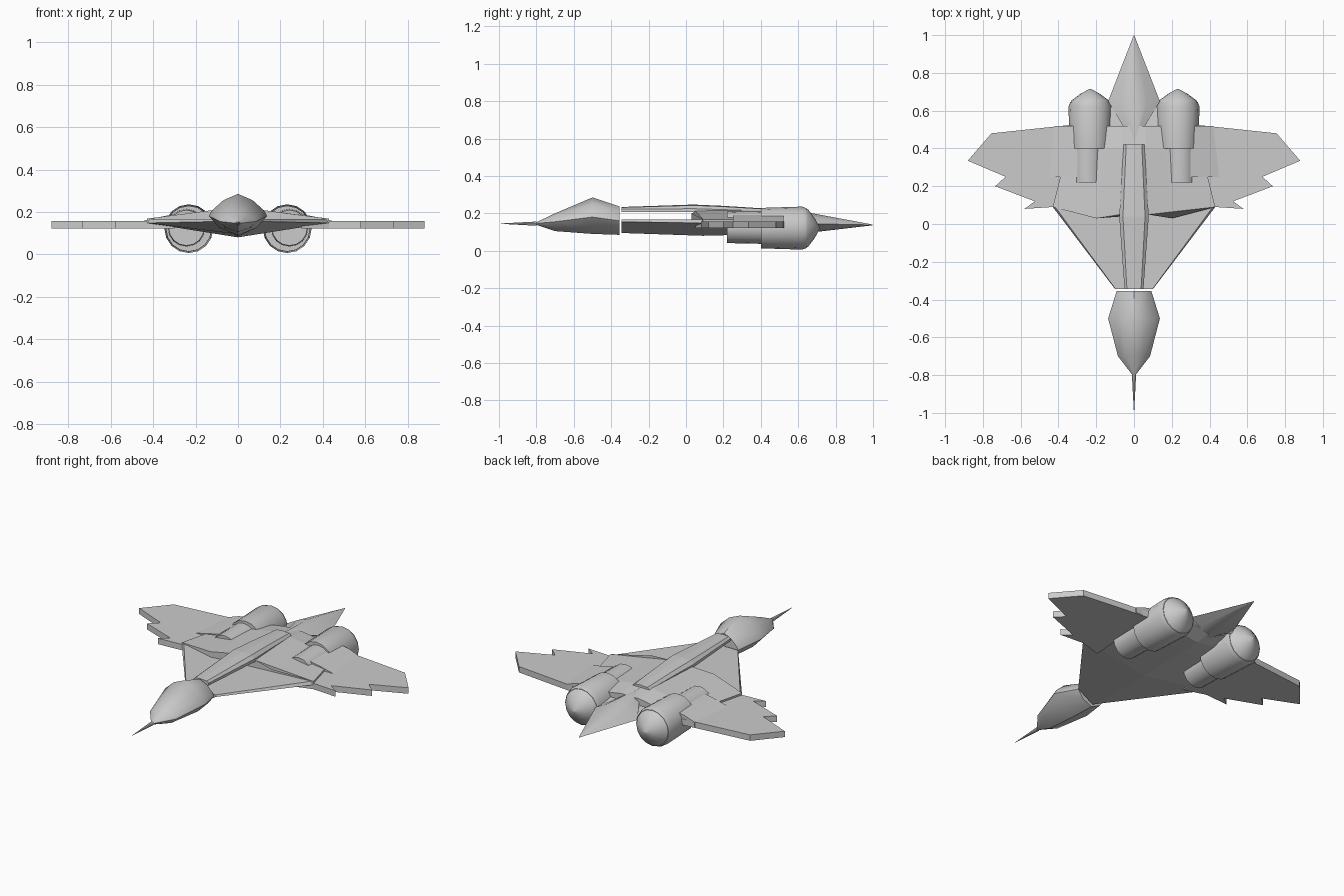
import bpy, bmesh, math

if "Cube" in bpy.data.objects:
    bpy.data.objects.remove(bpy.data.objects["Cube"])

grey = bpy.data.materials.new("light_grey")
grey.use_nodes = True
grey.diffuse_color = (0.6, 0.6, 0.6, 1)
grey.node_tree.nodes["Principled BSDF"].inputs["Base Color"].default_value = (0.6, 0.6, 0.6, 1)


def finish(name, bm, smooth=None):
    bmesh.ops.remove_doubles(bm, verts=bm.verts, dist=0.0005)
    bmesh.ops.recalc_face_normals(bm, faces=bm.faces)
    mesh = bpy.data.meshes.new(name)
    bm.to_mesh(mesh)
    bm.free()
    mesh.materials.append(grey)
    ob = bpy.data.objects.new(name, mesh)
    bpy.context.collection.objects.link(ob)
    if smooth:
        bpy.ops.object.select_all(action="DESELECT")
        ob.select_set(True)
        bpy.context.view_layer.objects.active = ob
        bpy.ops.object.shade_smooth_by_angle(angle=math.radians(smooth))
    return ob


def skin(name, rings, smooth=None):
    """Bridge a row of closed rings and cap both ends."""
    bm = bmesh.new()
    rows = [[bm.verts.new(p) for p in ring] for ring in rings]
    n = len(rows[0])
    for a, b in zip(rows, rows[1:]):
        for i in range(n):
            j = (i + 1) % n
            bm.faces.new((a[i], a[j], b[j], b[i]))
    bm.faces.new(rows[0])
    bm.faces.new(rows[-1])
    return finish(name, bm, smooth)


def loft(name, half_profile, sections, smooth=None):
    """Sections are (y, half width, top, middle, bottom)."""
    profile = half_profile + [(-x, z) for x, z in half_profile[-2:0:-1]]
    rings = []
    for y, w, top, mid, bot in sections:
        rings.append([(x * w, y, mid + z * ((top - mid) if z > 0 else (mid - bot)))
                      for x, z in profile])
    return skin(name, rings, smooth)


def plate(name, outline, z0, z1):
    return skin(name, [[(x, y, z) for x, y in outline] for z in (z0, z1)])


def lathe(name, x, z, stations, sides=16):
    rings = []
    for y, r in stations:
        rings.append([(x + r * math.cos(a), y, z + r * math.sin(a))
                      for a in (math.tau * i / sides for i in range(sides))])
    return skin(name, rings, 35)


# Nose and probe
FACETED = [(0, 1), (0.5, 0.72), (0.9, 0.25), (1, 0), (0.65, -0.6), (0, -1)]
loft("nose", FACETED, [
    (-0.805, 0.004, 0.15, 0.146, 0.14),
    (-0.70, 0.085, 0.20, 0.155, 0.105),
    (-0.50, 0.137, 0.285, 0.18, 0.09),
    (-0.355, 0.092, 0.237, 0.16, 0.085)], 40)
lathe("probe", 0, 0.145, [(-0.99, 0.001), (-0.88, 0.007), (-0.80, 0.011)], 8)

# Lower hull: flat deck over a shallow keel
KEEL = [(0, 1), (0.97, 1), (1, 0), (0, -1)]
loft("lower_hull", KEEL, [
    (-0.345, 0.10, 0.166, 0.155, 0.095),
    (0.09, 0.43, 0.166, 0.148, 0.08),
    (0.40, 0.36, 0.166, 0.14, 0.088),
    (0.525, 0.33, 0.16, 0.14, 0.095),
    (0.62, 0.13, 0.15, 0.14, 0.10)])

# Spine running above the hull
SPINE = [(0, 1), (0.75, 0.8), (1, 0), (1, -1), (0, -1)]
loft("spine", SPINE, [
    (-0.345, 0.05, 0.234, 0.222, 0.208),
    (0.04, 0.078, 0.247, 0.225, 0.207),
    (0.20, 0.068, 0.240, 0.220, 0.200),
    (0.42, 0.055, 0.226, 0.212, 0.190)])

# Raised rear deck, starting with a step at the front
front = [(-0.43, 0.09), (-0.2, 0.03), (-0.075, 0.05), (0.075, 0.05), (0.2, 0.03), (0.43, 0.09)]
heights = [0.168, 0.198, 0.214, 0.214, 0.198, 0.168]
rings = []
for back_y, squeeze in ((None, 1), (0.40, 0.82), (0.52, 0.78)):
    top = [(x * squeeze, back_y or y, h - (0.015 if back_y == 0.52 else 0))
           for (x, y), h in zip(front, heights)]
    rings.append(top + [(x, y, 0.14) for x, y, z in reversed(top)])
skin("rear_deck", rings)

# Pointed tail
loft("tail", [(0, 1), (0.5, 0.62), (1, 0), (0.5, -0.62), (0, -1)], [
    (0.43, 0.004, 0.213, 0.20, 0.11),
    (0.65, 0.137, 0.205, 0.145, 0.095),
    (0.998, 0.002, 0.140, 0.138, 0.136)], 50)

# Wings with stepped leading edges, and engines
WING = [(0.30, 0.05), (0.43, 0.09), (0.58, 0.08), (0.525, 0.12), (0.735, 0.20), (0.68, 0.25),
        (0.88, 0.335), (0.755, 0.48), (0.33, 0.525)]
for side, s in (("left", 1), ("right", -1)):
    plate(side + "_wing", [(s * x, y) for x, y in WING], 0.122, 0.157)
    # Fairing blending the wing into the engine
    skin(side + "_wing_fairing", [
        [(s * 0.30, y, 0.125), (s * 0.30, y, 0.19), (s * 0.36, y, 0.178),
         (s * w, y, 0.157), (s * w, y, 0.125)]
        for y, w in ((0.25, 0.45), (0.52, 0.42))], 40)
    lathe(side + "_engine_intake", s * 0.243, 0.125,
          [(0.22, 0.079), (0.22, 0.084), (0.405, 0.088)])
    lathe(side + "_engine", s * 0.232, 0.121,
          [(0.40, 0.085), (0.40, 0.108), (0.62, 0.115), (0.645, 0.106)])
    lathe(side + "_engine_cone", s * 0.232, 0.121,
          [(0.64, 0.106), (0.655, 0.098), (0.69, 0.05), (0.715, 0.004)])
